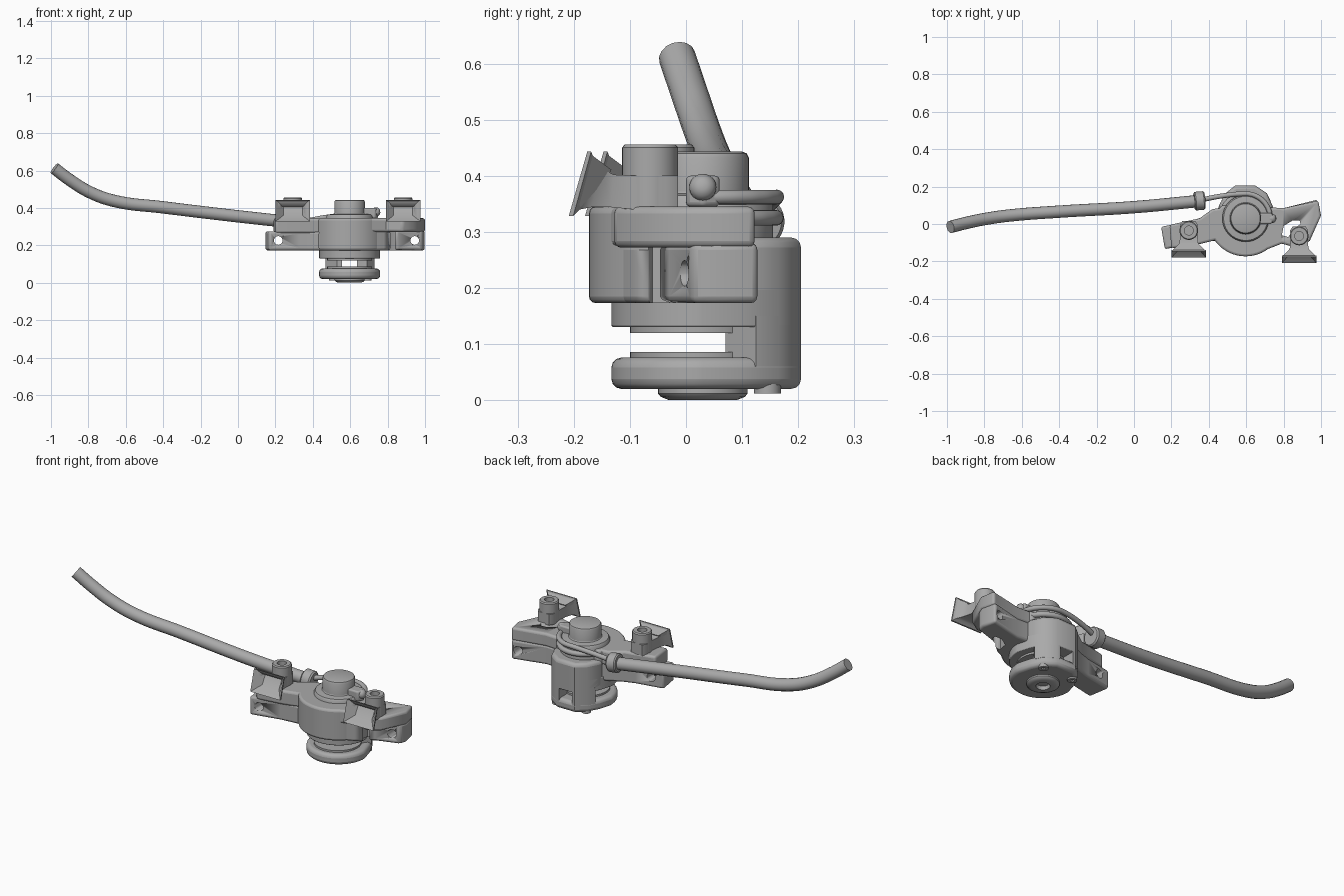
import bpy, bmesh, math
from mathutils import Vector

if "Cube" in bpy.data.objects:
    bpy.data.objects.remove(bpy.data.objects["Cube"])

grey = bpy.data.materials.new("satin grey")
grey.diffuse_color = (0.4, 0.4, 0.4, 1)
grey.use_nodes = True
grey.node_tree.nodes["Principled BSDF"].inputs["Base Color"].default_value = grey.diffuse_color
CX, CY = 0.597, 0.03          # axis of the clamp body


def finish(name, bm, bevel=0):
    bmesh.ops.recalc_face_normals(bm, faces=bm.faces)
    me = bpy.data.meshes.new(name)
    bm.to_mesh(me)
    bm.free()
    ob = bpy.data.objects.new(name, me)
    bpy.context.collection.objects.link(ob)
    me.materials.append(grey)
    bpy.ops.object.select_all(action='DESELECT')
    ob.select_set(True)
    bpy.context.view_layer.objects.active = ob
    bpy.ops.object.shade_smooth_by_angle(angle=math.radians(35))
    if bevel:
        m = ob.modifiers.new("round", 'BEVEL')
        m.width, m.segments, m.limit_method = bevel, 3, 'ANGLE'
        m.angle_limit = math.radians(40)
    return ob


def prism(name, pts, z0, z1, bevel=0.012):
    bm = bmesh.new()
    lo = [bm.verts.new((x, y, z0)) for x, y in pts]
    hi = [bm.verts.new((x, y, z1)) for x, y in pts]
    n = len(pts)
    bm.faces.new(lo)
    bm.faces.new(hi)
    for i in range(n):
        bm.faces.new((lo[i], lo[(i + 1) % n], hi[(i + 1) % n], hi[i]))
    return finish(name, bm, bevel)


def lathe(name, profile, origin, axis=(0, 0, 1), n=40):
    """Spin (radius, height) points about an axis, closing both ends."""
    bm = bmesh.new()
    q = Vector((0, 0, 1)).rotation_difference(Vector(axis).normalized())
    rings = [[bm.verts.new(Vector(origin) + q @ Vector((r * math.cos(2 * math.pi * i / n),
              r * math.sin(2 * math.pi * i / n), h))) for i in range(n)] for r, h in profile]
    for a, b in zip(rings, rings[1:]):
        for i in range(n):
            bm.faces.new((a[i], a[(i + 1) % n], b[(i + 1) % n], b[i]))
    bm.faces.new(rings[0])
    bm.faces.new(rings[-1])
    return finish(name, bm)


def tube(name, pts, r):
    cu = bpy.data.curves.new(name, 'CURVE')
    cu.dimensions, cu.bevel_depth, cu.bevel_resolution = '3D', r, 6
    cu.use_fill_caps, cu.resolution_u = True, 8
    sp = cu.splines.new('BEZIER')
    sp.bezier_points.add(len(pts) - 1)
    for p, co in zip(sp.bezier_points, pts):
        p.co = co
        p.handle_left_type = p.handle_right_type = 'AUTO'
    cu.materials.append(grey)
    ob = bpy.data.objects.new(name, cu)
    bpy.context.collection.objects.link(ob)


def cut(ob, cutter):
    m = ob.modifiers.new("cut", 'BOOLEAN')
    m.operation, m.object, m.solver = 'DIFFERENCE', cutter, 'EXACT'
    cutter.hide_render = True
    cutter.hide_viewport = True


def arc(r, a0, a1, n=24):
    return [(CX + r * math.cos(math.radians(a0 + (a1 - a0) * i / n)),
             CY + r * math.sin(math.radians(a0 + (a1 - a0) * i / n))) for i in range(n + 1)]


# Clamp body: two jaws, open gap, bridge at the back
back = [(0.74, 0.10), (0.71, 0.165), (0.65, 0.205), (0.54, 0.205), (0.49, 0.165), (0.455, 0.10)]
jaw = arc(0.163, -180, 0, 32) + back
prism("lower_jaw", jaw, 0.02, 0.076, 0.018)
prism("upper_jaw", jaw, 0.13, 0.20, 0.004)
prism("back_block", [(0.735, 0.05)] + back + [(0.46, 0.05)], 0.135, 0.29, 0.018)
prism("bridge_left", [(0.555, 0.07), (0.555, 0.205), (0.54, 0.205), (0.49, 0.165), (0.468, 0.125), (0.53, 0.07)],
      0.06, 0.15, 0)
prism("bridge_right", [(0.635, 0.07), (0.635, 0.205), (0.65, 0.205), (0.71, 0.165), (0.73, 0.125), (0.69, 0.07)],
      0.06, 0.15, 0)
prism("main_body", arc(0.203, -165, -15) + [(0.785, 0.03), (0.72, 0.10), (0.47, 0.10), (0.41, 0.03)],
      0.173, 0.345)

# Pads facing the gap, base plug and base screws
lathe("lower_pad", [(0.12, 0.07), (0.12, 0.086)], (CX, CY - 0.01, 0))
lathe("upper_pad", [(0.12, 0.12), (0.12, 0.135)], (CX, CY - 0.01, 0))
lathe("base_plug", [(0.03, 0.018), (0.035, 0.0), (0.06, 0.0), (0.075, 0.006), (0.08, 0.012), (0.08, 0.03)],
      (CX, CY, 0))
for x in (0.51, 0.69):
    lathe("base_screw", [(0.01, 0.02), (0.01, 0.012), (0.024, 0.012), (0.024, 0.03)], (x, 0.145, 0), n=20)

# Side arms: lower ear and upper plate on each side
left_low = prism("left_ear", [(0.145, -0.015), (0.30, 0.015), (0.36, 0.035), (0.47, 0.09), (0.50, -0.13),
                              (0.43, -0.09), (0.33, -0.10), (0.165, -0.135)], 0.173, 0.275)
prism("left_plate", [(0.19, -0.005), (0.35, 0.03), (0.42, 0.08), (0.50, 0.09), (0.52, -0.12),
                     (0.44, -0.085), (0.34, -0.11), (0.20, -0.13)], 0.265, 0.345)
right_low = prism("right_ear", [(0.70, -0.13), (0.78, -0.095), (0.86, -0.03), (0.985, 0.01), (0.998, 0.05),
                                (0.98, 0.13), (0.80, 0.085), (0.70, 0.09)], 0.173, 0.28)
right_top = prism("right_plate", [(0.70, -0.14), (0.79, -0.105), (0.88, -0.13), (0.94, -0.09), (1.0, 0.045),
                                  (0.985, 0.125), (0.80, 0.085), (0.70, 0.09)], 0.272, 0.345)
for ob, x in ((left_low, 0.215), (right_low, 0.945)):
    cut(ob, lathe("pin_hole_cutter", [(0.023, -0.3), (0.023, 0.3)], (x, 0, 0.226), (0, 1, 0), 24))
for ob in (right_low, right_top):
    cut(ob, prism("slot_cutter", [(0.79, -0.06), (0.825, -0.07), (0.85, -0.03), (0.89, 0.0), (0.885, 0.02),
                                  (0.85, 0.02), (0.80, -0.01)], 0.1, 0.5, 0))

# Flared cradles with hollow fronts, each held by a socket bolt
stations = [  # y low, z low, y high, z high, half width, relative to the bolt
    (0.05, 0.34, 0.05, 0.40, 0.035), (0.03, 0.34, 0.03, 0.40, 0.048), (-0.03, 0.34, -0.03, 0.40, 0.046),
    (-0.07, 0.344, -0.065, 0.402, 0.05), (-0.105, 0.344, -0.085, 0.412, 0.06),
    (-0.125, 0.34, -0.1, 0.43, 0.075), (-0.137, 0.328, -0.105, 0.443, 0.092),
    (-0.145, 0.328, -0.112, 0.443, 0.092)]
for bx, by in ((0.293, -0.035), (0.883, -0.064)):
    bm = bmesh.new()
    rings = [[bm.verts.new((bx + s * w, by + y, z)) for s, y, z in
              ((-1, yl, zl), (1, yl, zl), (1, yh, zh), (-1, yh, zh))] for yl, zl, yh, zh, w in stations]
    for a, b in zip(rings, rings[1:]):
        for i in range(4):
            bm.faces.new((a[i], a[(i + 1) % 4], b[(i + 1) % 4], b[i]))
    bm.faces.new(rings[0])
    front = bm.faces.new(rings[-1])
    bmesh.ops.recalc_face_normals(bm, faces=bm.faces)
    bmesh.ops.inset_region(bm, faces=[front], thickness=0.01)
    for v in front.verts:                       # hollow tapers inward
        v.co.y += 0.045
        v.co.x = bx + (v.co.x - bx) * 0.6
        v.co.z = 0.385 + (v.co.z - 0.385) * 0.5
    finish("cradle", bm)
    lathe("cradle_bolt", [(0.05, 0.34), (0.05, 0.45), (0.045, 0.456), (0.024, 0.456), (0.024, 0.425)],
          (bx, by, 0), n=32)

# Top boss and round cap
lathe("top_boss", [(0.125, 0.28), (0.125, 0.355), (0.118, 0.365), (0.085, 0.368), (0.08, 0.375)], (CX, CY, 0))
lathe("top_cap", [(0.082, 0.35), (0.082, 0.432), (0.078, 0.44), (0.07, 0.443)], (CX, CY, 0))

# Inner cable wrapped around the boss, with its clamp screw
wrap = [(x, y, 0.362) for x, y in arc(0.132, 95, 0, 6)]
tube("inner_cable", [(0.34, 0.125, 0.325), (0.47, 0.15, 0.35)] + wrap, 0.013)
tube("cable_groove_ring", [(x, y, 0.325) for x, y in arc(0.13, 170, 10, 10)], 0.014)
prism("cable_clamp", [(0.66, 0.0), (0.735, 0.0), (0.75, 0.03), (0.735, 0.06), (0.66, 0.06)], 0.345, 0.40, 0.008)
lathe("clamp_screw", [(0.024, -0.03), (0.024, 0.01), (0.018, 0.02), (0.008, 0.025)],
      (0.735, 0.03, 0.378), (1, 0, 0.2), 24)

# Outer hose and its end collar
tube("outer_hose", [(-0.982, -0.016, 0.612), (-0.90, 0.005, 0.55), (-0.79, 0.028, 0.483), (-0.66, 0.046, 0.437),
                    (-0.40, 0.066, 0.403), (0.0, 0.09, 0.355), (0.34, 0.122, 0.318)], 0.033)
lathe("hose_collar", [(0.03, -0.028), (0.044, -0.028), (0.05, -0.022), (0.05, 0.02), (0.044, 0.028), (0.02, 0.028)],
      (0.35, 0.124, 0.32), (0.99, 0.08, -0.1), 32)
